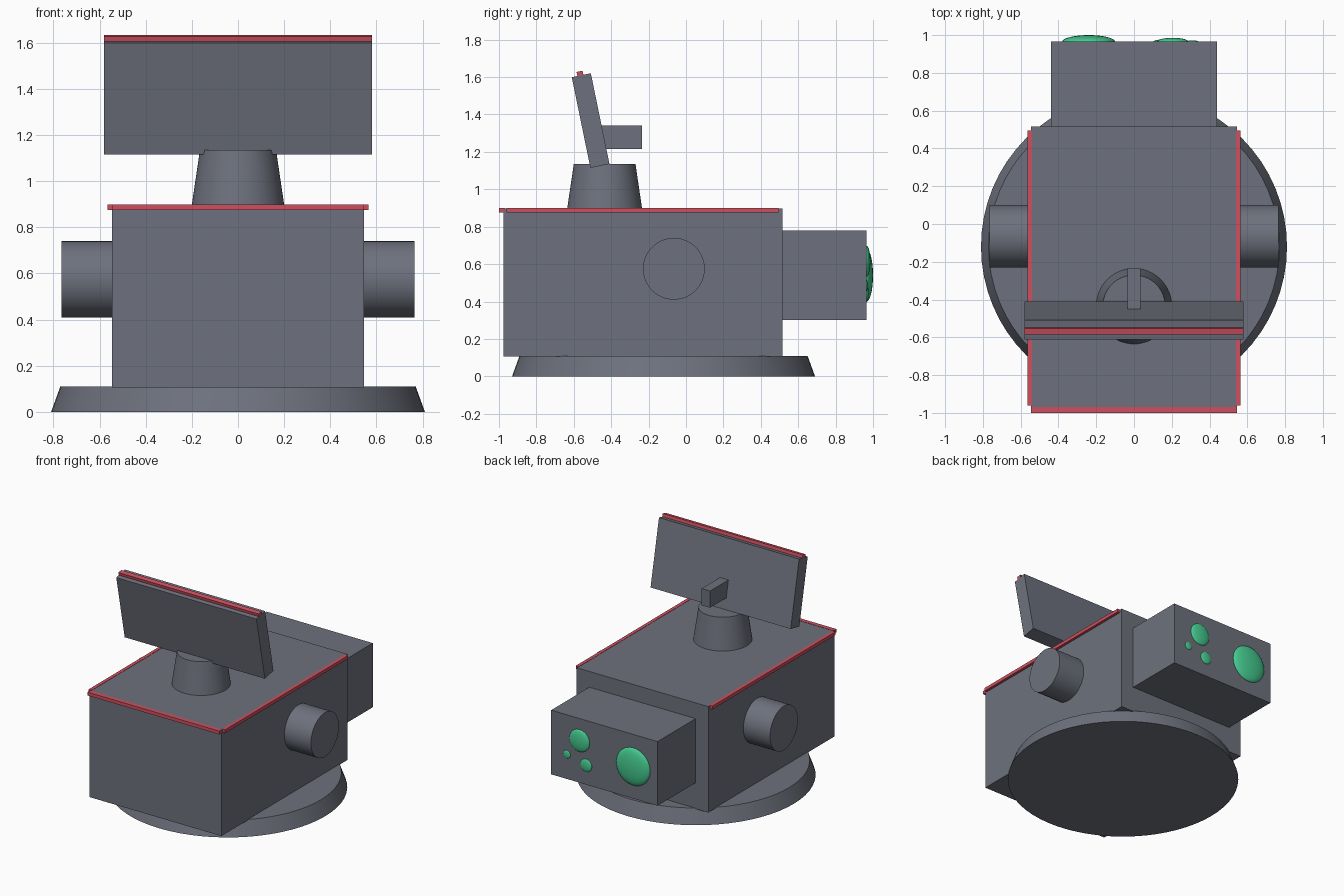
import bpy
import math

if "Cube" in bpy.data.objects:
    bpy.data.objects.remove(bpy.data.objects["Cube"], do_unlink=True)


def material(name, rgb):
    mat = bpy.data.materials.new(name)
    mat.use_nodes = True
    color = (*rgb, 1.0)
    mat.diffuse_color = color
    mat.node_tree.nodes["Principled BSDF"].inputs["Base Color"].default_value = color
    return mat


GREY = material("slate grey", (0.155, 0.167, 0.205))
RED = material("trim red", (0.62, 0.08, 0.115))
GREEN = material("lamp green", (0.06, 0.6, 0.28))


def finish(name, mat, smooth=False):
    obj = bpy.context.object
    obj.name = name
    obj.data.materials.append(mat)
    bpy.ops.object.transform_apply(location=False, rotation=False, scale=True)
    if smooth:
        bpy.ops.object.shade_smooth_by_angle(angle=math.radians(35))
    return obj


def box(name, low, high, mat=GREY):
    center = [(a + b) / 2 for a, b in zip(low, high)]
    bpy.ops.mesh.primitive_cube_add(size=1, location=center)
    bpy.context.object.scale = [b - a for a, b in zip(low, high)]
    return finish(name, mat)


def cone(name, r1, r2, depth, center, rotation=(0, 0, 0)):
    bpy.ops.mesh.primitive_cone_add(vertices=64, radius1=r1, radius2=r2, depth=depth,
                                    location=center, rotation=rotation)
    return finish(name, GREY, smooth=True)


# Round base and main housing
cone("base", 0.81, 0.77, 0.11, (0, -0.12, 0.055))
box("body", (-0.545, -0.975, 0.105), (0.545, 0.515, 0.898))
box("rear_housing", (-0.44, 0.51, 0.30), (0.44, 0.965, 0.78))

# Red trim along the top edges, and a drum on each side
box("front_trim", (-0.545, -1.0, 0.875), (0.545, -0.968, 0.9), RED)
for side, s in (("left", 1), ("right", -1)):
    xs = sorted((s * 0.54, s * 0.565))
    box(side + "_trim", (xs[0], -0.96, 0.875), (xs[1], 0.495, 0.9), RED)
    cone(side + "_drum", 0.165, 0.165, 0.24, (s * 0.645, -0.065, 0.575), (0, math.pi / 2, 0))

# Turret with a tilted panel
cone("turret", 0.2, 0.165, 0.237, (0, -0.435, 1.0165))
tilt = math.radians(11.6)
panel = box("panel", (-0.58, -0.562, 1.12), (0.58, -0.458, 1.615))
panel.rotation_euler.x = tilt
panel_trim = box("panel_trim", (-0.58, -0.583, 1.606), (0.58, -0.55, 1.631), RED)
panel_trim.rotation_euler.x = tilt
box("panel_stub", (-0.035, -0.46, 1.215), (0.035, -0.235, 1.34))

# Shallow domed lamps on the rear face
for name, x, z, r in (("large", -0.24, 0.54, 0.14), ("medium", 0.205, 0.615, 0.083),
                      ("small", 0.15, 0.445, 0.047), ("tiny", 0.31, 0.485, 0.03)):
    bpy.ops.mesh.primitive_uv_sphere_add(segments=32, ring_count=16, radius=r,
                                         location=(x, 0.965, z))
    bpy.context.object.scale.y = 0.25
    lamp = finish(name + "_lamp", GREEN)
    bpy.ops.object.shade_smooth()
